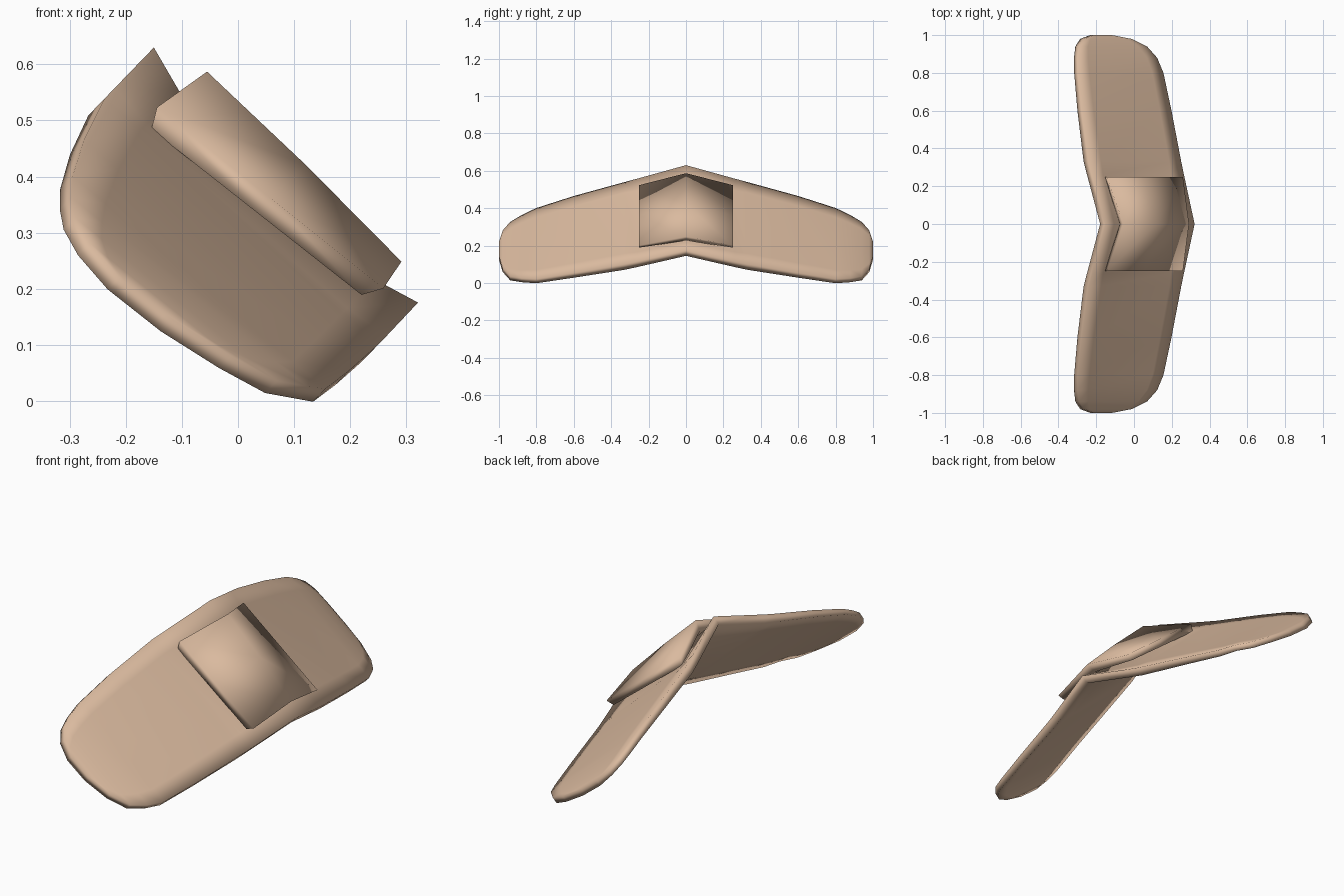
import bpy, bmesh
from mathutils import Vector

if "Cube" in bpy.data.objects:
    bpy.data.objects.remove(bpy.data.objects["Cube"])

# Tilted frame: s runs down the slope, d sinks below the ridge
ORIGIN = Vector((-0.15, 0, 0.63))
SLOPE = Vector((0.72, 0, -0.695))
NORMAL = Vector((0.695, 0, 0.72))


def place(s, y, d):
    return ORIGIN + SLOPE * s - NORMAL * d + Vector((0, y, 0))


skin = bpy.data.materials.new("warm beige")
skin.diffuse_color = (0.70, 0.49, 0.345, 1)
skin.use_nodes = True
skin.node_tree.nodes["Principled BSDF"].inputs["Base Color"].default_value = skin.diffuse_color


def sheet(name, rows, columns, profile, inset=0.0):
    """Thick smooth sheet. Row: y, s0, d0, s1, d1, bulge, thickness."""
    bm = bmesh.new()
    top, low = [], []
    for y, s0, d0, s1, d1, bulge, thick in rows:
        a, b = [], []
        for t, p in zip(columns, profile):
            s = s0 + (s1 - s0) * t
            d = d0 + (d1 - d0) * t - bulge * p
            a.append(bm.verts.new(place(s, y, d)))
            b.append(bm.verts.new(place(s + inset * (1 - 2 * t), y, d + thick)))
        top.append(a)
        low.append(b)
    n, m = len(rows), len(columns)
    for i in range(n - 1):
        for j in range(m - 1):
            for g in (top, low):
                bm.faces.new((g[i][j], g[i][j + 1], g[i + 1][j + 1], g[i + 1][j]))
        for j in (0, m - 1):
            bm.faces.new((top[i][j], top[i + 1][j], low[i + 1][j], low[i][j]))
    for i in (0, n - 1):
        for j in range(m - 1):
            bm.faces.new((top[i][j], top[i][j + 1], low[i][j + 1], low[i][j]))
    bmesh.ops.recalc_face_normals(bm, faces=bm.faces)
    for f in bm.faces:
        f.smooth = True
    mesh = bpy.data.meshes.new(name)
    bm.to_mesh(mesh)
    bm.free()
    mesh.materials.append(skin)
    obj = bpy.data.objects.new(name, mesh)
    bpy.context.collection.objects.link(obj)
    return obj


def mirrored(half):
    return [(-r[0],) + r[1:] for r in reversed(half[1:])] + half


# Bent strip with flat wings, rounded ends and a shallow dish at the fold
strip_half = [
    (0.00, 0.000, 0.000, 0.654, 0.000, -0.024, 0.042),
    (0.26, 0.000, 0.100, 0.655, 0.082, -0.010, 0.042),
    (0.33, 0.000, 0.126, 0.655, 0.103, 0.000, 0.042),
    (0.60, 0.025, 0.205, 0.650, 0.172, 0.000, 0.036),
    (0.80, 0.055, 0.265, 0.642, 0.225, 0.000, 0.032),
    (0.88, 0.080, 0.294, 0.615, 0.245, 0.000, 0.030),
    (0.94, 0.110, 0.315, 0.570, 0.275, 0.000, 0.030),
    (0.98, 0.160, 0.330, 0.480, 0.300, 0.000, 0.030),
    (1.00, 0.240, 0.337, 0.360, 0.325, 0.000, 0.030),
]
sheet("bent_strip", mirrored(strip_half), (0, 0.13, 0.87, 1), (0, 1, 1, 0))

# Raised pad folded over the ridge, resting on the strip
pad_half = [
    (0.00, 0.098, -0.035, 0.582, -0.032, 0.004, 0.050),
    (0.25, 0.078, 0.073, 0.592, 0.025, 0.000, 0.035),
]
sheet("centre_pad", mirrored(pad_half), (0, 0.5, 1), (0, 1, 0), inset=0.02)
